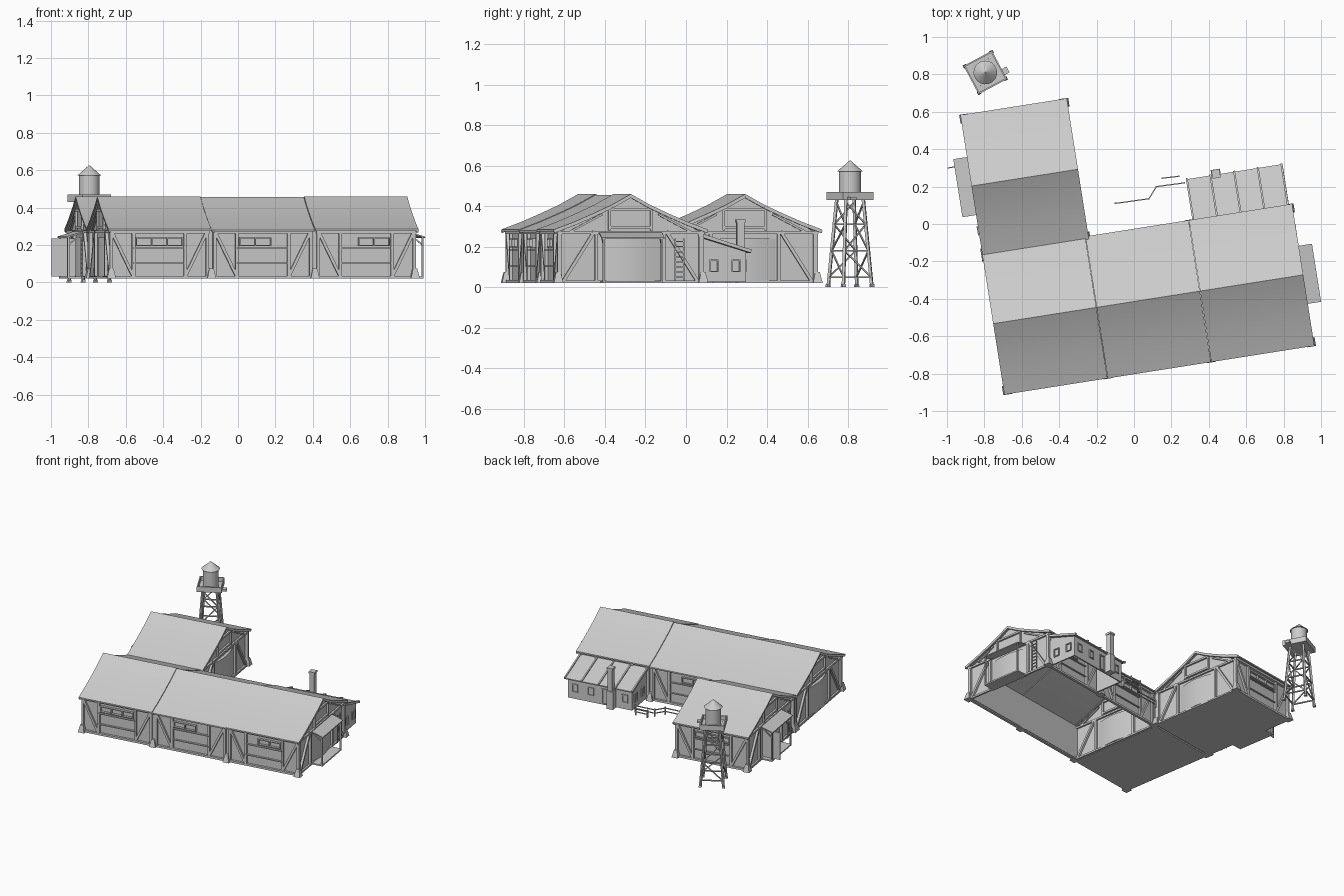
import bpy, bmesh, math
from mathutils import Matrix, Vector

cube = bpy.data.objects.get("Cube")
if cube:
    bpy.data.objects.remove(cube, do_unlink=True)

grey = bpy.data.materials.new("plain_grey")
grey.use_nodes = True
grey.diffuse_color = (0.6, 0.6, 0.6, 1)
grey.node_tree.nodes["Principled BSDF"].inputs["Base Color"].default_value = (0.6, 0.6, 0.6, 1)

# The yard is turned about z; parts are laid out along its own axes
YARD = Matrix.Translation((0.075, -0.4025, 0)) @ Matrix.Rotation(math.radians(8.95), 4, 'Z')


class Part:
    """Collects simple solids into one object."""
    def __init__(self, name, frame=YARD):
        self.name, self.frame, self.bm = name, frame, bmesh.new()

    def box(self, u0, u1, v0, v1, z0, z1):
        m = Matrix.Translation(((u0 + u1) / 2, (v0 + v1) / 2, (z0 + z1) / 2))
        bmesh.ops.create_cube(self.bm, size=1, matrix=m @ Matrix.Diagonal((u1 - u0, v1 - v0, z1 - z0, 1)))

    def beam(self, a, b, w=0.016):
        a, b = Vector(a), Vector(b)
        d = b - a
        turn = d.to_track_quat('Z', 'Y').to_matrix().to_4x4()
        m = Matrix.Translation((a + b) / 2) @ turn @ Matrix.Diagonal((w, w, d.length, 1))
        bmesh.ops.create_cube(self.bm, size=1, matrix=m)

    def sweep(self, points, vec):
        """Extrudes a closed outline along a vector."""
        f = self.bm.faces.new([self.bm.verts.new(p) for p in points])
        ext = bmesh.ops.extrude_face_region(self.bm, geom=[f])
        bmesh.ops.translate(self.bm, vec=vec,
                            verts=[g for g in ext["geom"] if isinstance(g, bmesh.types.BMVert)])

    def prism(self, outline, u0, u1):
        self.sweep([(u0, v, z) for v, z in outline], (u1 - u0, 0, 0))

    def cone(self, r0, r1, z0, z1, n=24, at=(0, 0), turn=0.0):
        m = Matrix.Translation((at[0], at[1], (z0 + z1) / 2)) @ Matrix.Rotation(turn, 4, 'Z')
        bmesh.ops.create_cone(self.bm, cap_ends=True, segments=n, radius1=r0, radius2=r1,
                              depth=z1 - z0, matrix=m)

    def done(self, smooth=False):
        bmesh.ops.recalc_face_normals(self.bm, faces=self.bm.faces)
        me = bpy.data.meshes.new(self.name)
        self.bm.to_mesh(me)
        self.bm.free()
        me.materials.append(grey)
        ob = bpy.data.objects.new(self.name, me)
        ob.matrix_world = self.frame
        bpy.context.collection.objects.link(ob)
        if smooth:
            bpy.ops.object.select_all(action='DESELECT')
            ob.select_set(True)
            bpy.context.view_layer.objects.active = ob
            bpy.ops.object.shade_smooth_by_angle(angle=math.radians(30))


WALL, FRAME, FLOOR, TOP = 0.347, 0.357, 0.03, 0.275
U0, WING_V = -0.838, 0.745
SLOPE = [(0.384, 0.285), (0.285, 0.322), (0.19, 0.363), (0.095, 0.407), (0, 0.46)]


def roof_line(vc, drop=0.0, limit=1.0):
    half = [(min(v, limit), z - drop) for v, z in SLOPE]
    return [(vc + v, z) for v, z in half] + [(vc - v, z) for v, z in reversed(half[:-1])]


def side_wall(p, u0, bay, vc, s, windows):
    """Framing of one bay on the long wall facing s."""
    v = vc + s * FRAME
    u1, q = u0 + bay, bay / 4
    for u in (u0 + 0.02, u0 + q, u1 - q, u1 - 0.02):
        p.beam((u, v, FLOOR), (u, v, TOP), 0.017)
    p.beam((u0 + 0.02, v, TOP), (u0 + q, v, FLOOR))
    p.beam((u1 - 0.02, v, TOP), (u1 - q, v, FLOOR))
    p.box(u0 + 0.01, u1 - 0.01, v - 0.01, v + 0.011, 0.262, 0.278)
    p.box(u0 + 0.01, u1 - 0.01, v - 0.01, v + 0.009, 0.02, 0.035)
    # Overlapping planks and a strip of windows
    for z in (0.1, 0.18):
        p.box(u0 + q, u1 - q, v - 0.012, v + 0.003, z, z + 0.006)
    w = (bay / 2 - 0.03) / 3
    for i in windows:
        a = u0 + q + 0.015 + i * w
        for z in (0.195, 0.235):
            p.box(a, a + w, v - 0.012, v + 0.006, z, z + 0.006)
        for u in (a, a + w):
            p.box(u - 0.003, u + 0.003, v - 0.012, v + 0.006, 0.195, 0.241)


def gable(p, u, vc, s):
    """Framing and loft hatch on the gable facing s."""
    for t in (-1, 1):
        for v in (0.35, 0.17):
            p.beam((u, vc + t * v, FLOOR), (u, vc + t * v, TOP))
        p.beam((u, vc + t * 0.335, FLOOR), (u, vc + t * 0.18, TOP))
        p.beam((u, vc + t * 0.30, TOP), (u, vc + t * 0.14, 0.36), 0.01)
        p.beam((u, vc + t * 0.105, 0.28), (u, vc + t * 0.105, 0.385), 0.012)
        for (a, za), (b, zb) in zip(SLOPE, SLOPE[1:]):
            p.beam((u + s * 0.012, vc + t * a, za - 0.012), (u + s * 0.012, vc + t * b, zb - 0.012), 0.012)
    for z, v in ((TOP - 0.005, 0.36), (0.295, 0.11), (0.385, 0.105), (0.027, 0.36)):
        p.beam((u, vc - v, z), (u, vc + v, z), 0.013)


def door(p, u, vc, s):
    """Slightly bowed sliding door."""
    arc = [(u + s * 0.024 * math.sin(math.pi * i / 8), vc - 0.155 + 0.31 * i / 8, FLOOR) for i in range(9)]
    p.sweep(arc, (0, 0, 0.21))


# Long hall of three bays and a wing of one bay
for name, count, bay, vc in (("hall", 3, 0.56, 0), ("wing", 1, 0.578, WING_V)):
    u1 = U0 + count * bay
    ends = [(U0 + 0.02, -1), (u1 - 0.02, 1)]
    if name == "hall":
        ends.append((U0 + bay, 1))  # inner partition
    walls, frame = Part(name + "_walls"), Part(name + "_timber_frame")
    doors, feet = Part(name + "_doors"), Part(name + "_footings")
    for s in (-1, 1):
        v = vc + s * WALL
        walls.box(U0 + 0.028, u1 - 0.028, v - 0.003, v + 0.003, FLOOR, 0.285)
    for u, s in ends:
        face = u - s * 0.009
        walls.prism([(vc - WALL, FLOOR), (vc + WALL, FLOOR)] + roof_line(vc, 0.011, WALL),
                    face, face - s * 0.006)
        gable(frame, u, vc, s)
        door(doors, face, vc, s)
    for i in range(count):
        a = U0 + i * bay
        drop = 0.004 * (i % 2)
        roof = Part(f"{name}_roof_{i + 1}")
        roof.prism(roof_line(vc, drop) + roof_line(vc, drop + 0.01)[::-1], a, a + bay - 0.002)
        roof.done(True)
        for s in (-1, 1):
            side_wall(frame, a, bay, vc, s, ((0, 1, 2), (0, 1), (1, 2))[i])
    for i in range(count + 1):
        u = U0 + i * bay + (0.018 if i == 0 else -0.018 if i == count else 0)
        for s in (-1, 1):
            feet.cone(0.034, 0.016, 0.02, 0.075, 4, (u, vc + s * 0.362), math.pi / 4)
    for part in (walls, frame, feet):
        part.done()
    doors.done(True)

    # Only the first bay and the wing are floored
    floor = Part(name + "_floor")
    floor.box(U0 + 0.01, U0 + bay - 0.01, vc - 0.365, vc + 0.365, 0.02, FLOOR)
    floor.done()

# Ladders beside two of the doors
for name, u, v in (("hall_ladder", U0 + 3 * 0.56 - 0.004, 0.243), ("wing_ladder", U0 - 0.004, WING_V - 0.243)):
    ladder = Part(name)
    for t in (-0.021, 0.021):
        ladder.beam((u, v + t, FLOOR), (u, v + t, 0.24), 0.007)
    for i in range(8):
        z = 0.05 + i * 0.025
        ladder.beam((u, v - 0.021, z), (u, v + 0.021, z), 0.005)
    ladder.done()

# Loading porches on the outer ends
for name, s, vc in (("hall_porch", 1, 0), ("wing_porch", -1, WING_V)):
    porch = Part(name)
    slab = [(0.80, 0.278), (0.912, 0.245), (0.912, 0.238), (0.80, 0.270)]
    porch.sweep([(s * u, vc - 0.157, z) for u, z in slab], (0, 0.314, 0))
    porch.box(min(s * 0.81, s * 0.905), max(s * 0.81, s * 0.905), vc - 0.15, vc + 0.15, 0.02, 0.03)
    for t in (-0.145, 0.145):
        porch.beam((s * 0.9, vc + t, 0.02), (s * 0.9, vc + t, 0.242), 0.01)
        porch.beam((s * 0.9, vc + t, 0.2), (s * 0.82, vc + t, 0.265), 0.007)
    porch.done()
open_door = Part("open_door")
open_door.box(-0.95, -0.815, 0.857, 0.863, 0.03, 0.235)
open_door.done()

# Hollow lean-to with a sloped, ribbed roof
lean = Part("lean_to_walls")
for u in (0.315, 0.795):
    lean.prism([(0.36, 0.025), (0.58, 0.025), (0.58, 0.175), (0.36, 0.243)], u, u + 0.01)
lean.box(0.315, 0.805, 0.57, 0.58, 0.025, 0.177)
lean.done()
lean_roof = Part("lean_to_roof")
lean_roof.prism([(0.34, 0.262), (0.602, 0.178), (0.602, 0.170), (0.34, 0.252)], 0.3, 0.823)
for i in range(5):
    u = 0.305 + i * 0.128
    lean_roof.beam((u, 0.34, 0.265), (u, 0.606, 0.180), 0.01)
lean_roof.done()

# Frames around the lean-to windows and door
openings = Part("lean_to_windows")


def opening(along_u, c, z0, z1, w=0.045):
    for a, b, lo, hi in ((-w / 2, w / 2, z0, z0 + 0.006), (-w / 2, w / 2, z1, z1 + 0.006),
                         (-w / 2, -w / 2 + 0.006, z0, z1), (w / 2 - 0.006, w / 2, z0, z1)):
        if along_u:
            openings.box(c + a, c + b, 0.577, 0.587, lo, hi)
        else:
            for u in (0.313, 0.807):
                openings.box(u - 0.006, u + 0.006, c + a, c + b, lo, hi)


for c in (0.37, 0.63, 0.75):
    opening(True, c, 0.075, 0.13)
opening(True, 0.52, 0.03, 0.14, 0.05)
for c in (0.42, 0.53):
    opening(False, c, 0.075, 0.13)
openings.done()
chimney = Part("chimney")
chimney.box(0.438, 0.488, 0.58, 0.63, 0.025, 0.16)
chimney.box(0.446, 0.480, 0.588, 0.624, 0.16, 0.325)
chimney.box(0.441, 0.485, 0.583, 0.629, 0.32, 0.335)
chimney.done()

# Yard fence
fence = Part("yard_fence", Matrix())
for run in ([(-0.10, 0.11), (0.08, 0.135), (0.12, 0.2), (0.27, 0.22)], [(0.15, 0.245), (0.24, 0.255)]):
    for (ax, ay), (bx, by) in zip(run, run[1:]):
        for z in (0.045, 0.07):
            fence.beam((ax, ay, z), (bx, by, z), 0.006)
        for x, y in ((ax, ay), (bx, by)):
            fence.beam((x, y, 0.02), (x, y, 0.08), 0.008)
fence.done()

# Water tower
TOWER = Matrix.Translation((-0.795, 0.81, 0)) @ Matrix.Rotation(math.radians(28), 4, 'Z')
CORNERS = [(-1, -1), (1, -1), (1, 1), (-1, 1)]


def leg(c, z):
    r = 0.08 - 0.032 * z / 0.44
    return (c[0] * r, c[1] * r, z)


tower = Part("tower_frame", TOWER)
for i, c in enumerate(CORNERS):
    n = CORNERS[(i + 1) % 4]
    tower.beam(leg(c, 0.005), leg(c, 0.44), 0.014)
    tower.cone(0.014, 0.012, 0, 0.015, 4, leg(c, 0)[:2], math.pi / 4)
    levels = (0.05, 0.18, 0.31, 0.42)
    for k, z in enumerate(levels[:3]):
        tower.beam(leg(c, z), leg(n, z), 0.008)
        a, b = (c, n) if k % 2 else (n, c)
        tower.beam(leg(a, z), leg(b, levels[k + 1]), 0.007)
tower.done()
deck = Part("tower_deck", TOWER)
deck.box(-0.085, 0.085, -0.085, 0.085, 0.43, 0.44)
for s in (-0.082, 0.082):
    deck.box(s - 0.004, s + 0.004, -0.086, 0.086, 0.43, 0.47)
    deck.box(-0.086, 0.086, s - 0.004, s + 0.004, 0.43, 0.47)
deck.box(0.086, 0.115, -0.06, -0.025, 0.43, 0.445)
deck.done()
tank = Part("water_tank", TOWER)
tank.cone(0.055, 0.055, 0.44, 0.575)
tank.cone(0.063, 0.003, 0.572, 0.625)
tank.done(True)
